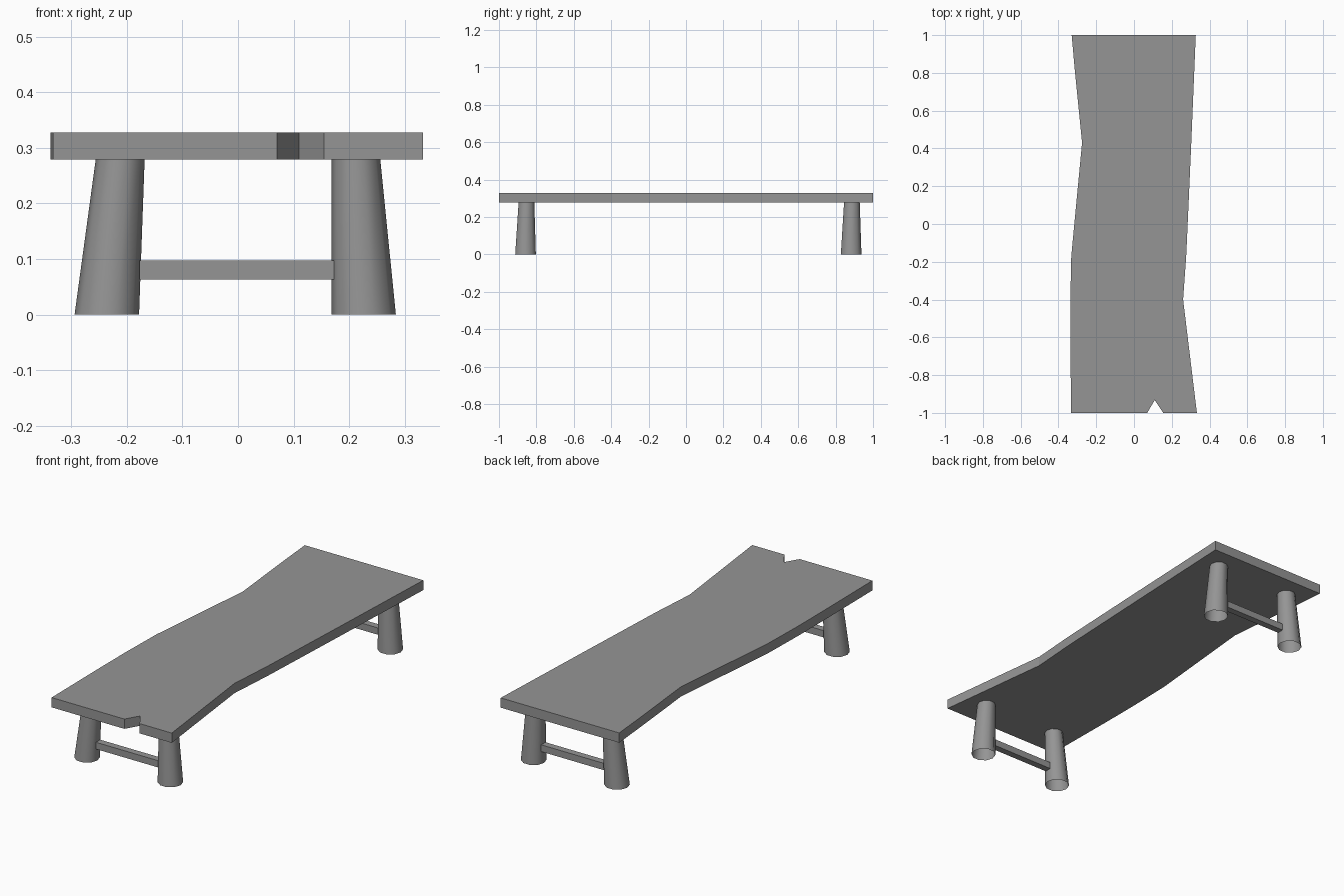
import bpy, bmesh
from math import cos, sin, tau
from mathutils import Vector

cube = bpy.data.objects.get("Cube")
if cube:
    bpy.data.objects.remove(cube, do_unlink=True)

grey = bpy.data.materials.new("plain grey")
grey.use_nodes = True
grey.diffuse_color = (0.3, 0.3, 0.3, 1)
grey.node_tree.nodes["Principled BSDF"].inputs["Base Color"].default_value = (0.3, 0.3, 0.3, 1)

SEAT_BOTTOM, SEAT_TOP = 0.279, 0.328


def add_object(name, bm):
    bmesh.ops.recalc_face_normals(bm, faces=bm.faces)
    mesh = bpy.data.meshes.new(name)
    bm.to_mesh(mesh)
    bm.free()
    mesh.materials.append(grey)
    obj = bpy.data.objects.new(name, mesh)
    bpy.context.collection.objects.link(obj)
    return obj


# Live-edge plank with a split at the front end
outline = [(-0.333, -1), (0.07, -1), (0.11, -0.932), (0.155, -1), (0.333, -1),
           (0.26, -0.4), (0.277, -0.16), (0.302, 0.4), (0.327, 1), (-0.33, 1),
           (-0.312, 0.8), (-0.275, 0.43), (-0.332, -0.17), (-0.337, -0.4), (-0.337, -0.6)]
bm = bmesh.new()
face = bm.faces.new([bm.verts.new((x, y, SEAT_BOTTOM)) for x, y in outline])
top = bmesh.ops.extrude_face_region(bm, geom=[face])["geom"]
bmesh.ops.translate(bm, vec=(0, 0, SEAT_TOP - SEAT_BOTTOM),
                    verts=[v for v in top if isinstance(v, bmesh.types.BMVert)])
add_object("seat_plank", bm)


# Tapered, splayed leg, open at both ends
def add_leg(name, foot, head, sides=10):
    bm = bmesh.new()
    rings = []
    for centre, radius in ((foot, 0.058), (head, 0.044)):
        rings.append([bm.verts.new(Vector(centre) + radius * Vector((cos(tau * i / sides), sin(tau * i / sides), 0)))
                      for i in range(sides)])
    low, high = rings
    for i in range(sides):
        j = (i + 1) % sides
        bm.faces.new((low[i], low[j], high[j], high[i]))
    leg = add_object(name, bm)
    for poly in leg.data.polygons:
        poly.use_smooth = True


# Two trestles, each a pair of legs joined by a square rail
for end, foot_y, head_y in (("front", -0.858, -0.853), ("back", 0.883, 0.887)):
    add_leg(end + "_right_leg", (-0.236, foot_y, 0), (-0.212, head_y, SEAT_BOTTOM))
    add_leg(end + "_left_leg", (0.226, foot_y, 0), (0.212, head_y, SEAT_BOTTOM))
    bm = bmesh.new()
    bmesh.ops.create_cube(bm, size=1)
    bmesh.ops.scale(bm, vec=(0.35, 0.034, 0.034), verts=bm.verts)
    bmesh.ops.translate(bm, vec=(-0.002, (foot_y + head_y) / 2, 0.08), verts=bm.verts)
    add_object(end + "_rail", bm)
